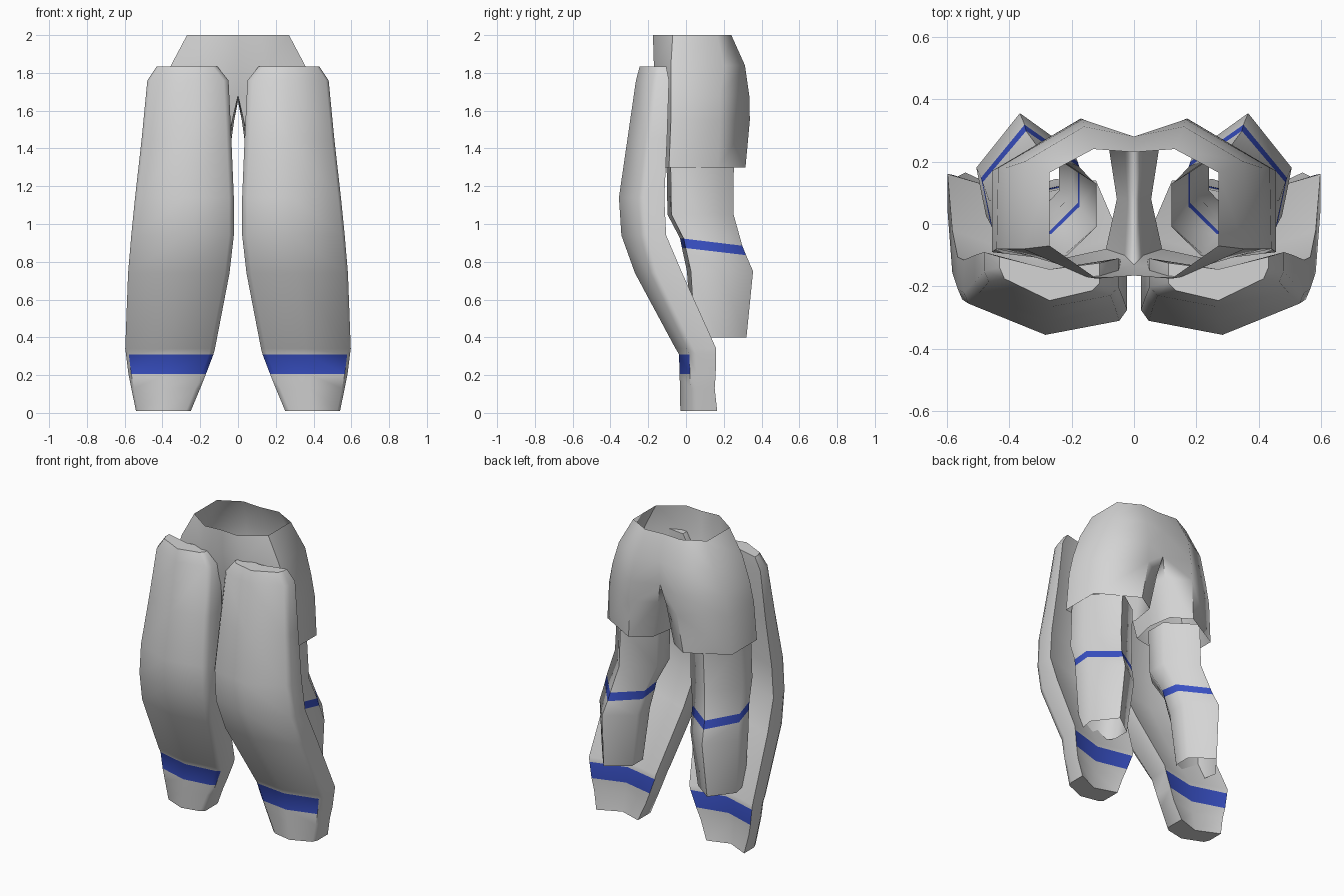
import bpy, bmesh, math

cube = bpy.data.objects.get("Cube")
if cube:
    bpy.data.objects.remove(cube, do_unlink=True)


def material(name, color):
    m = bpy.data.materials.new(name)
    m.use_nodes = True
    m.diffuse_color = (*color, 1)
    m.node_tree.nodes["Principled BSDF"].inputs["Base Color"].default_value = (*color, 1)
    return m


grey = material("light grey fabric", (0.66, 0.66, 0.66))
blue = material("blue stripe", (0.04, 0.08, 0.55))


def finish(name, bm, angle=50):
    """Turn a bmesh into a smooth-shaded object with both colours."""
    bmesh.ops.recalc_face_normals(bm, faces=bm.faces[:])
    mesh = bpy.data.meshes.new(name)
    bm.to_mesh(mesh)
    bm.free()
    mesh.materials.append(grey)
    mesh.materials.append(blue)
    ob = bpy.data.objects.new(name, mesh)
    bpy.context.collection.objects.link(ob)
    bpy.ops.object.select_all(action='DESELECT')
    ob.select_set(True)
    bpy.context.view_layer.objects.active = ob
    bpy.ops.object.shade_smooth_by_angle(angle=math.radians(angle))
    return ob


def bridge(bm, a, b, closed=True, stripe=()):
    """Join two rings of equal length; segments listed in stripe turn blue."""
    n = len(a)
    for i in range(n if closed else n - 1):
        j = (i + 1) % n
        f = bm.faces.new((a[i], a[j], b[j], b[i]))
        f.material_index = 1 if i in stripe else 0


def loft(name, rings, caps, stripe_row, stripe_segments, angle=50):
    bm = bmesh.new()
    vs = [[bm.verts.new(p) for p in ring] for ring in rings]
    for k in range(len(vs) - 1):
        bridge(bm, vs[k], vs[k + 1], True, stripe_segments if k == stripe_row else ())
    if caps:
        bm.faces.new(vs[0])
        bm.faces.new(vs[-1])
    return finish(name, bm, angle)


# Leg pad rows: z, inner x, outer x, front y, edge back y, front bulge
PAD = [
    (1.835, .11, .43, -.245, -.105, .07),
    (1.76, .05, .48, -.265, -.09, .08),
    (1.45, .035, .51, -.31, -.10, .09),
    (1.14, .022, .545, -.355, -.115, .10),
    (.94, .022, .565, -.342, -.105, .10),
    (.74, .045, .582, -.27, -.02, .08),
    (.34, .122, .597, -.055, .16, .06),
    (.31, .13, .593, -.037, .16, .055),
    (.205, .17, .58, -.034, .157, .055),
    (.13, .20, .565, -.032, .152, .055),
    (.01, .25, .54, -.03, .165, .055),
]


def pad_ring(side, z, xi, xo, yf, yb, bulge):
    xm = (xi + xo) / 2
    pts = [(xi, yf + bulge * .8), (xi + .025, yf + bulge * .45), (xm, yf),
           (xo - .015, yf + bulge), (xo, yf + bulge + .035), (xo, yb),
           (xm, (yf + yb) / 2 + .03), (xi, yb - .02)]
    return [(side * x, y, z) for x, y in pts]


# Lower leg: six-sided section and rows of z, centre x, half width, centre y, half depth
HEX = [(1, 0), (.1, 1), (-1, .3), (-1, -.47), (-.42, -1), (.8, -.88)]
LEG = [
    (1.33, .285, .165, .075, .178),
    (1.05, .295, .17, .077, .175),
    (.905, .33, .155, .133, .165),
    (.855, .335, .155, .148, .17),
    (.75, .35, .155, .18, .175),
    (.40, .365, .125, .175, .145),
]

for side, label in ((1, "left"), (-1, "right")):
    loft(label + "_leg_pad", [pad_ring(side, *r) for r in PAD], True, 7, (0, 1, 2, 5, 6))
    rings = [[(side * (cx + hx * u), cy + hy * v, z - .02 * v * (.8 < z < 1)) for u, v in HEX]
             for z, cx, hx, cy, hy in LEG]
    loft(label + "_lower_leg", rings, False, 2, range(6), 65)

# Shorts, one half: open waist strips, then a closed ring for each leg below the crotch
TORSO = [
    (2.0, [(0, .23), (.13, .24), (.27, .165), (.27, -.07), (.12, -.175), (0, -.165)]),
    (1.84, [(0, .28), (.16, .312), (.35, .2), (.355, -.08), (.15, -.17), (0, -.16)]),
    (1.68, [(0, .27), (.165, .335), (.41, .18), (.41, -.08), (.17, -.15), (0, -.13)]),
]
THIGH = [
    (1.55, [(.03, .25), (.17, .338), (.435, .18), (.44, -.08), (.2, -.13), (.03, -.1), (.02, .08)]),
    (1.3, [(.08, .24), (.2, .315), (.455, .17), (.455, -.09), (.25, -.115), (.09, -.08), (.055, .08)]),
]
bm = bmesh.new()
rows = [[bm.verts.new((x, y, z)) for x, y in pts] for z, pts in TORSO]
for a, b in zip(rows, rows[1:]):
    bridge(bm, a, b, False)
ring = rows[-1] + [bm.verts.new((0, .08, 1.65))]
for z, pts in THIGH:
    lower = [bm.verts.new((x, y, z)) for x, y in pts]
    bridge(bm, ring, lower)
    ring = lower
shorts = finish("shorts", bm, 60)
mirror = shorts.modifiers.new("Mirror", 'MIRROR')
mirror.use_axis[0] = True
mirror.merge_threshold = 0.001
# Keep the mirror ahead of any smoothing modifier
shorts.modifiers.move(len(shorts.modifiers) - 1, 0)
